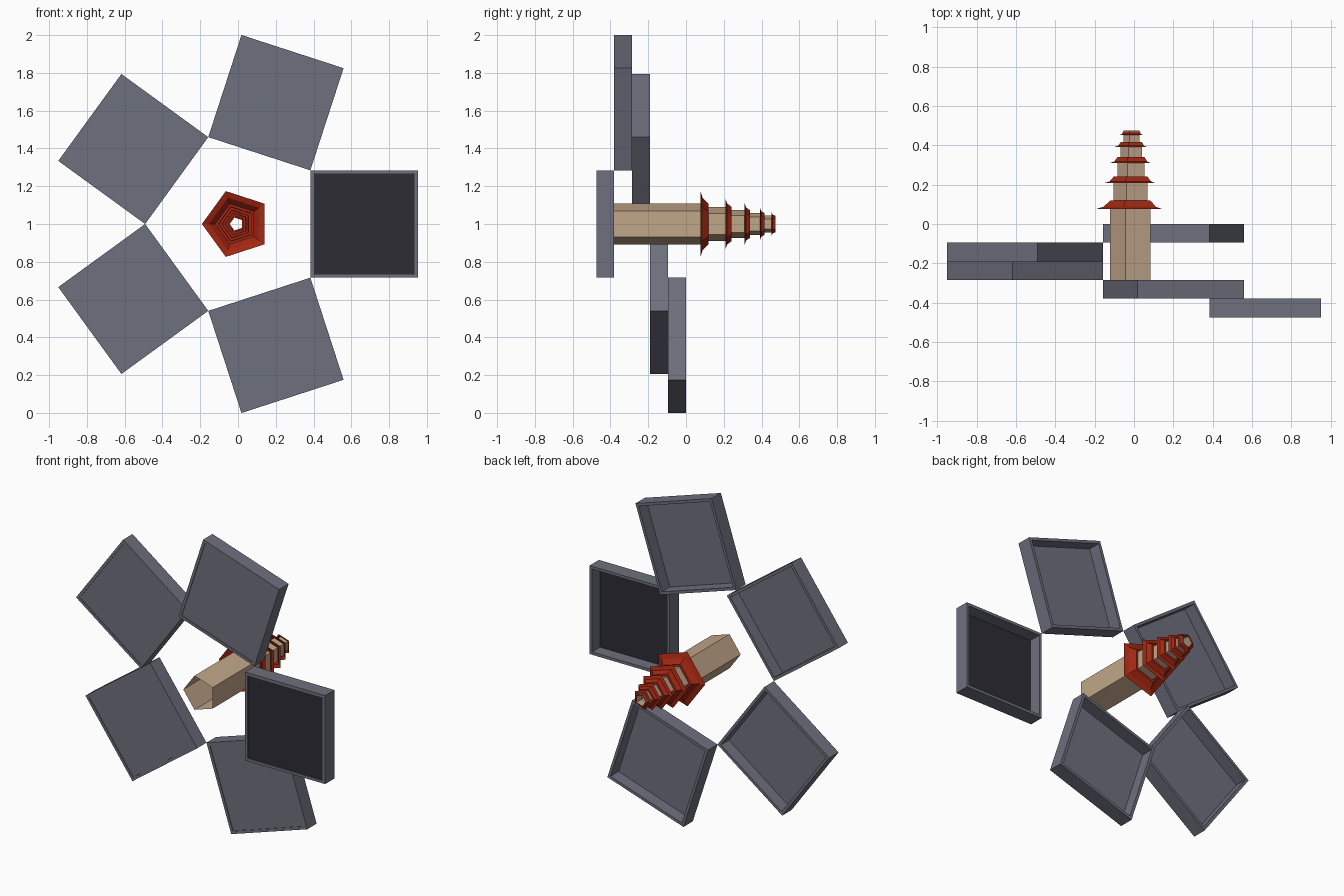
import bpy, bmesh, math

if "Cube" in bpy.data.objects:
    bpy.data.objects.remove(bpy.data.objects["Cube"])

CX, CZ = -0.008, 1.0          # axis of the ring and tower (runs along y)
SIDE = 0.5685                 # side of each square tray
DEPTH = 0.095                 # tray depth, each one steps back by this
APOTHEM = SIDE / (2 * math.tan(math.pi / 5))


def material(name, rgb):
    m = bpy.data.materials.new(name)
    m.diffuse_color = (*rgb, 1)
    m.use_nodes = True
    m.node_tree.nodes["Principled BSDF"].inputs["Base Color"].default_value = m.diffuse_color
    return m


GREY = material("slate_grey", (0.155, 0.160, 0.205))
DARK = material("near_black", (0.026, 0.025, 0.036))
TAN = material("tan_stone", (0.53, 0.38, 0.25))
RED = material("roof_red", (0.37, 0.020, 0.006))


def finish(name, bm, mats):
    bmesh.ops.recalc_face_normals(bm, faces=bm.faces)
    me = bpy.data.meshes.new(name)
    bm.to_mesh(me)
    bm.free()
    for m in mats:
        me.materials.append(m)
    ob = bpy.data.objects.new(name, me)
    bpy.context.collection.objects.link(ob)
    return ob


def loft(bm, rings, closed=False):
    """Bridge successive rings of points with quads."""
    vs = [[bm.verts.new(p) for p in r] for r in rings]
    n = len(vs[0])
    pairs = list(zip(vs, vs[1:] + (vs[:1] if closed else [])))
    if not closed:
        pairs = pairs[:len(vs) - 1]
    for a, b in pairs:
        for i in range(n):
            bm.faces.new((a[i], a[(i + 1) % n], b[(i + 1) % n], b[i]))
    return vs


def square(angle, y, inset):
    """Square standing on one side of the inner pentagon."""
    h = SIDE / 2 - inset
    c, s = math.cos(angle), math.sin(angle)
    mid = APOTHEM + SIDE / 2
    return [(CX + (mid + u) * c - v * s, y, CZ + (mid + u) * s + v * c)
            for u, v in ((-h, -h), (h, -h), (h, h), (-h, h))]


def pentagon(y, r):
    return [(CX + r * math.cos(math.radians(36 + 72 * i)), y,
             CZ + r * math.sin(math.radians(36 + 72 * i))) for i in range(5)]


# Trays: shallow boxes open at the back, spiralling backwards
for i in range(5):
    a = math.radians(72 * i)
    y0 = -0.475 + DEPTH * i
    y1 = y0 + DEPTH
    w = 0.018
    bm = bmesh.new()
    loft(bm, [square(a, y0, 0), square(a, y1, 0),
              square(a, y1, w), square(a, y0, w)], closed=True)
    finish(f"tray_frame_{i + 1}", bm, [GREY])
    bm = bmesh.new()
    front, back = loft(bm, [square(a, y0 + 0.004, w), square(a, y0 + 0.014, w)])
    bm.faces.new(front)
    bm.faces.new(back)
    finish(f"tray_panel_{i + 1}", bm, [DARK if i == 0 else GREY])

# Tower: open five-sided tubes, each followed by a flared roof
# (tube start, tube radius, eave y, eave radius, roof top y)
tiers = [(-0.38, 0.115, 0.077, 0.183, 0.120),
         (0.115, 0.096, 0.208, 0.145, 0.242),
         (0.237, 0.077, 0.310, 0.116, 0.340),
         (0.335, 0.061, 0.392, 0.090, 0.416),
         (0.411, 0.046, 0.453, 0.066, 0.472)]
for i, (ys, r, ye, re, yt) in enumerate(tiers):
    top = tiers[i + 1][1] if i < 4 else 0.036
    rise = yt - ye
    bm = bmesh.new()
    loft(bm, [pentagon(ys, r), pentagon(ye + rise * 0.6 if i < 4 else 0.475, r)])
    finish(f"tower_tube_{i + 1}", bm, [TAN])
    bm = bmesh.new()
    loft(bm, [pentagon(ye, re), pentagon(ye + rise * 0.25, re * 0.80),
              pentagon(yt, r * 0.98), pentagon(yt, top)])
    finish(f"tower_roof_{i + 1}", bm, [RED])
